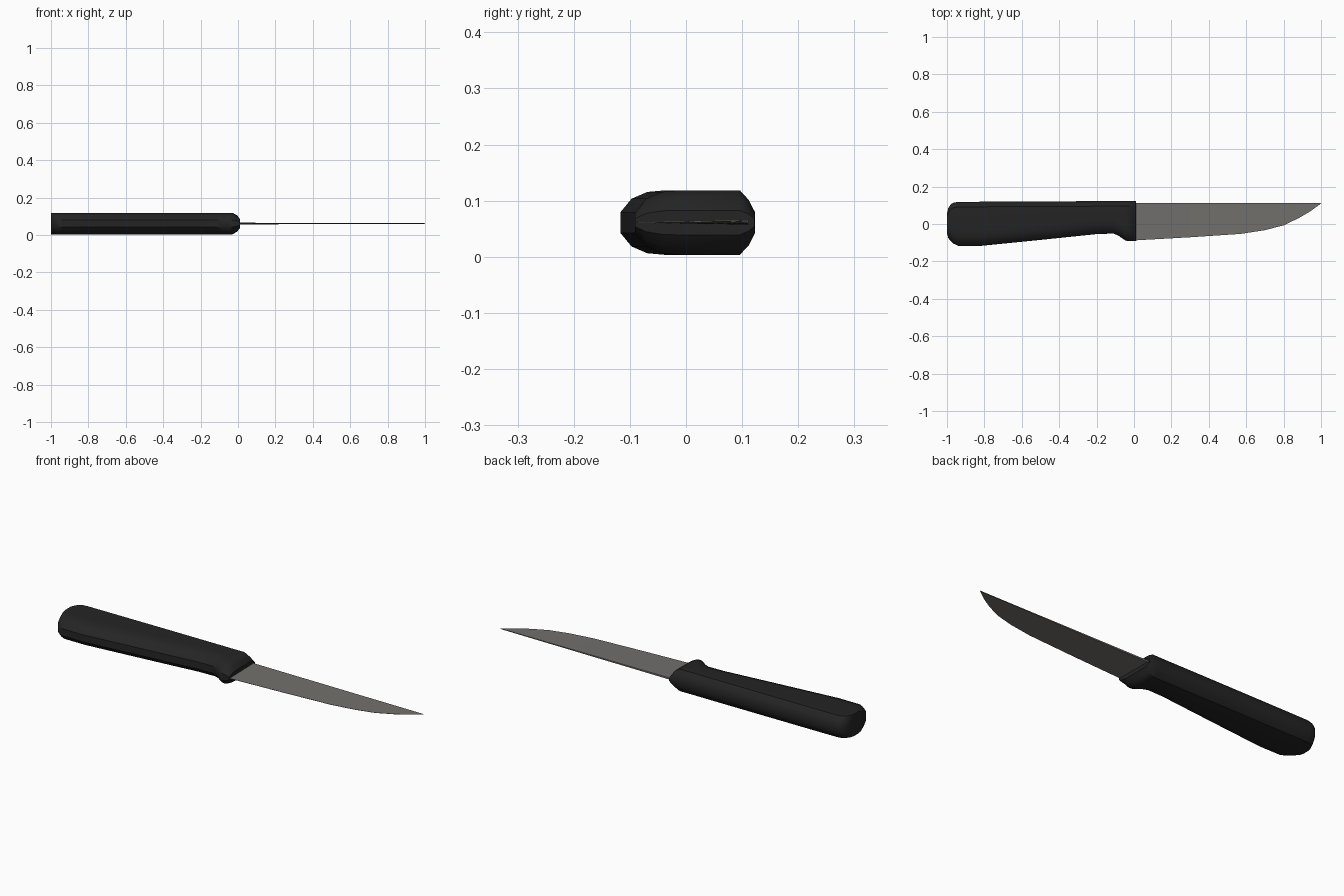
import bpy, bmesh, math

if "Cube" in bpy.data.objects:
    bpy.data.objects.remove(bpy.data.objects["Cube"])

MID = 0.061  # height of the centre plane


def material(name, rgb):
    m = bpy.data.materials.new(name)
    m.diffuse_color = (*rgb, 1)
    m.use_nodes = True
    m.node_tree.nodes["Principled BSDF"].inputs["Base Color"].default_value = m.diffuse_color
    return m


def loft(name, rings, mat, smooth):
    """Skin a list of equal-length rings and cap both ends."""
    bm = bmesh.new()
    loops = [[bm.verts.new(p) for p in ring] for ring in rings]
    n = len(loops[0])
    for a, b in zip(loops, loops[1:]):
        for i in range(n):
            j = (i + 1) % n
            bm.faces.new((a[i], a[j], b[j], b[i]))
    bm.faces.new(loops[0])
    bm.faces.new(loops[-1])
    bmesh.ops.recalc_face_normals(bm, faces=bm.faces)
    me = bpy.data.meshes.new(name)
    bm.to_mesh(me)
    bm.free()
    me.materials.append(mat)
    ob = bpy.data.objects.new(name, me)
    bpy.context.collection.objects.link(ob)
    if smooth:
        bpy.context.view_layer.objects.active = ob
        ob.select_set(True)
        bpy.ops.object.shade_smooth_by_angle(angle=math.radians(smooth))
        ob.select_set(False)
    return ob


black = material("black handle", (0.018, 0.018, 0.018))
steel = material("dull steel", (0.17, 0.162, 0.152))

# Handle: sections along x as (x, back y, belly y, half thickness)
sections = [
    (-1.0, 0.055, -0.05, 0.0575), (-0.993, 0.085, -0.075, 0.0575),
    (-0.98, 0.105, -0.092, 0.0575), (-0.965, 0.114, -0.105, 0.0575),
    (-0.94, 0.118, -0.117, 0.0575), (-0.82, 0.119, -0.117, 0.0575),
    (-0.5, 0.121, -0.085, 0.0575), (-0.2, 0.122, -0.054, 0.0575),
    (-0.11, 0.122, -0.051, 0.0575), (-0.085, 0.122, -0.061, 0.0575),
    (-0.045, 0.123, -0.089, 0.0575), (-0.03, 0.123, -0.091, 0.0575),
    (-0.005, 0.123, -0.091, 0.044), (0.012, 0.122, -0.091, 0.022),
]
# Cross-section: (inset from the back, or from the belly; share of thickness)
back = [(0.0, 0.32), (0.011, 0.7), (0.027, 1.0)]
belly = [(0.08, 1.0), (0.048, 0.95), (0.02, 0.74), (0.0, 0.32)]
rings = []
for x, yb, yl, t in sections:
    k = min(1, (yb - yl) / 0.16)
    half = [(yb - d * k, s * t) for d, s in back] + [(yl + d * k, s * t) for d, s in belly]
    rings.append([(x, y, MID + z) for y, z in half] +
                 [(x, y, MID - z) for y, z in reversed(half)])
loft("handle", rings, black, 35)

# Blade: wedge sections from thick spine to thin cutting edge (x, edge y)
edge = [(-0.02, -0.089), (0.3, -0.071), (0.57, -0.053), (0.7, -0.033), (0.8, -0.007),
        (0.88, 0.031), (0.94, 0.066), (0.98, 0.095), (1.0, 0.11)]
rings = []
for x, y in edge:
    t = 0.0045 - 0.003 * max(0, x)
    rings.append([(x, 0.1115, MID + t), (x, y, MID + 0.0006),
                  (x, y, MID - 0.0006), (x, 0.1115, MID - t)])
loft("blade", rings, steel, 0)
